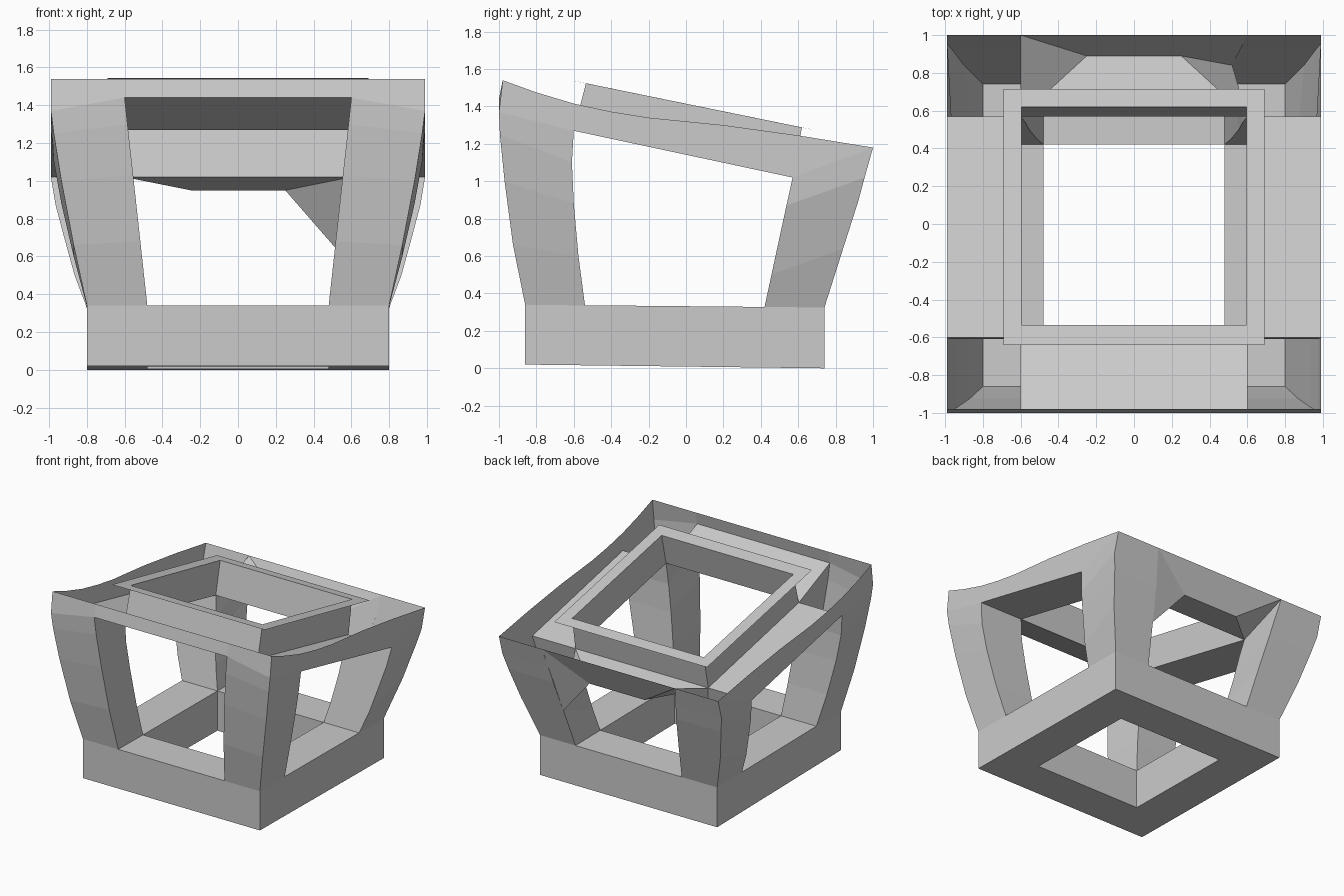
import bpy, bmesh

if "Cube" in bpy.data.objects:
    bpy.data.objects.remove(bpy.data.objects["Cube"])


def make(name, faces):
    """Mesh object from polygons given as point lists; shared corners are welded."""
    bm = bmesh.new()
    for pts in faces:
        bm.faces.new([bm.verts.new(p) for p in pts])
    bmesh.ops.remove_doubles(bm, verts=bm.verts, dist=0.0005)
    bmesh.ops.recalc_face_normals(bm, faces=bm.faces)
    me = bpy.data.meshes.new(name)
    bm.to_mesh(me)
    bm.free()
    ob = bpy.data.objects.new(name, me)
    bpy.context.collection.objects.link(ob)
    return ob


def strip(a, b):
    """Quads between two polylines of equal length."""
    return [[a[i], b[i], b[i + 1], a[i + 1]] for i in range(len(a) - 1)]


def flip(pts):
    return [(-x, y, z) for x, y, z in pts]


def both(faces):
    return faces + [flip(f) for f in faces]


def ring(x, y0, z0, y1, z1):
    """Closed rectangular loop, front edge at y0/z0 and back edge at y1/z1."""
    return [(-x, y0, z0), (x, y0, z0), (x, y1, z1), (-x, y1, z1), (-x, y0, z0)]


# Base: slightly tilted square frame
outer_low, outer_top = ring(.80, -.86, .02, .74, 0), ring(.80, -.86, .34, .74, .325)
inner_low, inner_top = ring(.48, -.54, .016, .42, .004), ring(.48, -.54, .336, .42, .328)
make("base_frame", strip(outer_low, outer_top) + strip(outer_top, inner_top)
     + strip(inner_top, inner_low) + strip(inner_low, outer_low))

# Front legs: hollow, flaring outwards (A outer corner, B front edge, C inner, D side edge)
fA = [(.80, -.86, .34), (.87, -.925, .66), (.935, -.97, 1.0), (.975, -.995, 1.25), (.99, -1, 1.37)]
fB = [(x, a[1], z) for x, z, a in zip((.48, .517, .555, .585, .60), (.34, .68, 1.03, 1.30, 1.44), fA)]
fD = [(.80, -.54, .336), (.87, -.575, .60), (.935, -.60, .88), (.975, -.61, 1.10), (.99, -.60, 1.27)]
fC = [(b[0], d[1], d[2]) for b, d in zip(fB, fD)]
front_leg = strip(fA, fB) + strip(fB, fC) + strip(fC, fD) + strip(fD, fA)
make("front_leg_right", front_leg)
make("front_leg_left", [flip(f) for f in front_leg])

# Back legs: lean backwards up to the rim
bA = [(.80, .74, .325), (.90, .84, .64), (.96, .92, .89), (.99, .955, 1.02), (.99, 1, 1.18)]
bB = [(x, a[1], a[2]) for x, a in zip((.48, .52, .555, .575, .60), bA)]
bD = [(.80, .42, .328), (.865, .457, .50), (.92, .50, .70), (.965, .537, .87), (.99, .57, 1.02)]
bC = [(b[0], d[1], d[2]) for b, d in zip(bB, bD)]
outside = strip(bA, bB) + strip(bC, bD) + strip(bD, bA)
make("back_leg_left", [flip(f) for f in outside + strip(bB, bC)])

# Right back leg has a folded gusset instead of a full reveal
low = (.25, .89, .95)
fan = [[bB[1], bC[i], bC[i + 1]] for i in range(1, 4)]
make("back_leg_right", outside + strip(bB, bC)[:1] + fan)
make("back_gusset", [[bB[4], low, bB[1]], [low, bC[4], bB[1]]])

# Upper rim: outer walls with a sweeping top edge, open above
rim = [(.99, y, z) for y, z in ((-.98, 1.54), (-.8, 1.475), (-.6, 1.415), (-.4, 1.372),
                               (-.2, 1.34), (.2, 1.30), (.6, 1.245), (1, 1.18))]
front_mid = (.60, -.98, 1.54)
side_wall = [fA[4], fD[4], bD[4]] + rim[::-1]
make("upper_rim", both([side_wall, [fA[4], rim[0], front_mid, fB[4]]])
     + [[fB[4], front_mid, flip([front_mid])[0], flip(fB)[4]],
        [bB[4], low, flip([low])[0], flip(bB)[4]]])

# Sloping ledge between the rim and the collar
make("inner_ledge", both([[fC[4], fD[4], bD[4], bC[4]]])
     + [[fB[4], fC[4], flip(fC)[4], flip(fB)[4]],
        [bC[4], low, flip([low])[0], flip(bC)[4]],
        flip([bC[4], low, bB[4]])])

# Collar around the opening and its flat lip
collar_top = ring(.595, -.535, 1.524, .62, 1.288)
make("collar", strip(ring(.60, -.60, 1.27, .57, 1.02), collar_top))
make("collar_lip", strip(collar_top, ring(.69, -.64, 1.545, .715, 1.268)))
